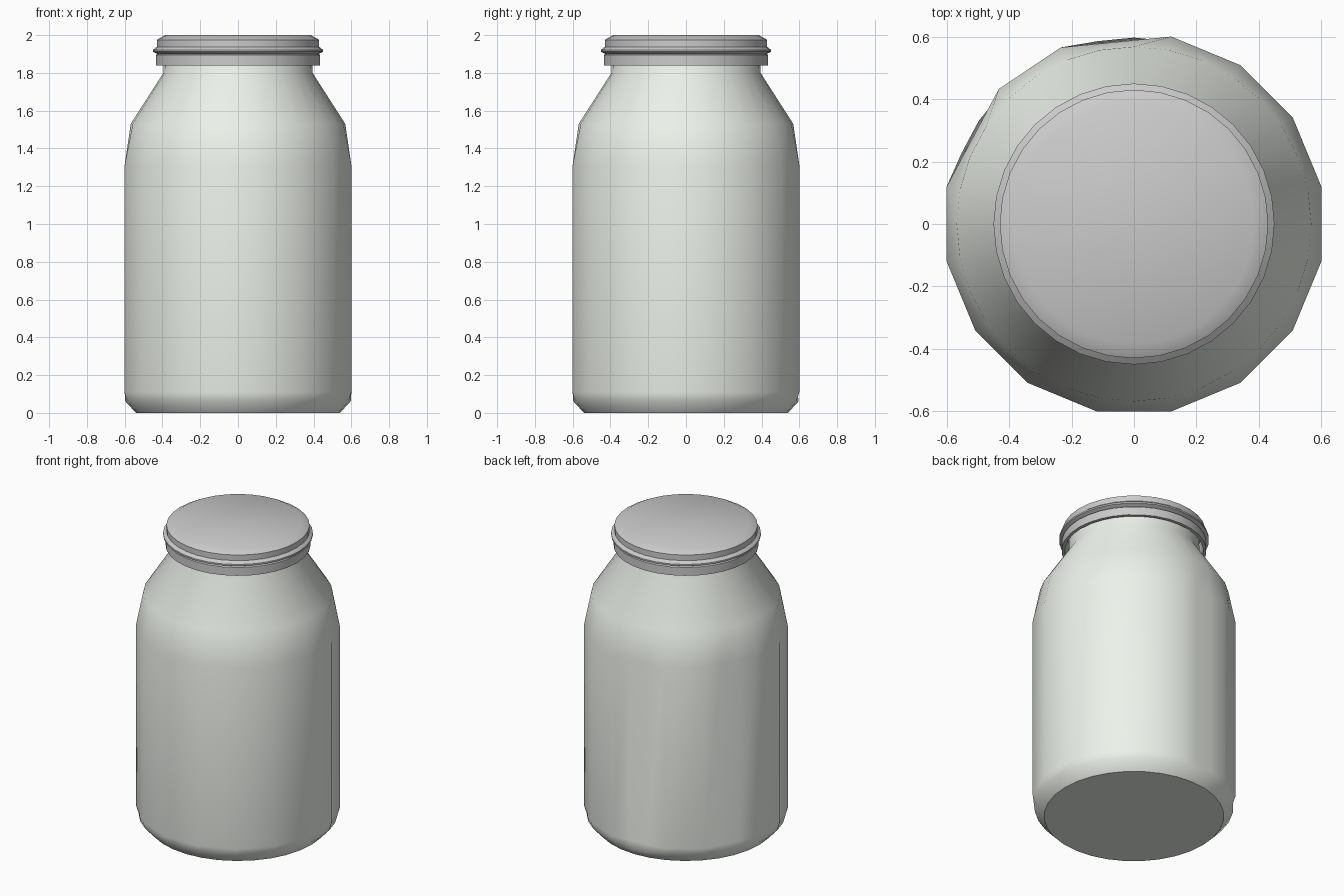
import bpy, bmesh
from math import cos, sin, pi, radians

if "Cube" in bpy.data.objects:
    bpy.data.objects.remove(bpy.data.objects["Cube"])

N = 32
STEP = 2 * pi / N


def point(i, r):
    return r * cos(i * STEP), r * sin(i * STEP)


def round_ring(r):
    return [point(i, r) for i in range(N)]


def coarse_ring(r):
    # polygon with only some corners; remaining points lie on its chords
    corners = [1, 3, 5, 7, 10, 12, 15, 17, 19, 21, 23, 25, 27, 29, 31, 33]
    pts = {}
    for a, b in zip(corners, corners[1:]):
        (ax, ay), (bx, by) = point(a, r), point(b, r)
        for k in range(a, b):
            t = (k - a) / (b - a)
            pts[k % N] = (ax + (bx - ax) * t, ay + (by - ay) * t)
    return [pts[i] for i in range(N)]


def loft(name, rings, angle):
    bm = bmesh.new()
    loops = [[bm.verts.new((x, y, z)) for x, y in ring] for ring, z in rings]
    for lo, hi in zip(loops, loops[1:]):
        for i in range(N):
            j = (i + 1) % N
            bm.faces.new((lo[i], lo[j], hi[j], hi[i]))
    bm.faces.new(loops[0])
    bm.faces.new(loops[-1])
    bmesh.ops.recalc_face_normals(bm, faces=bm.faces)
    mesh = bpy.data.meshes.new(name)
    bm.to_mesh(mesh)
    bm.free()
    obj = bpy.data.objects.new(name, mesh)
    bpy.context.collection.objects.link(obj)
    bpy.ops.object.select_all(action='DESELECT')
    obj.select_set(True)
    bpy.context.view_layer.objects.active = obj
    bpy.ops.object.shade_smooth_by_angle(angle=radians(angle))
    return obj


# Jar body: round base, faceted barrel, sloping shoulder and neck
body = loft("jar_body", [
    (round_ring(0.54), 0.0),
    (round_ring(0.597), 0.062),
    (coarse_ring(0.612), 0.11),
    (coarse_ring(0.612), 1.31),
    (round_ring(0.568), 1.53),
    (round_ring(0.395), 1.80),
    (round_ring(0.39), 1.95),
], 45)
glass = bpy.data.materials.new("pale_glass")
glass.diffuse_color = (0.85, 0.89, 0.83, 1)
glass.use_nodes = True
glass.node_tree.nodes["Principled BSDF"].inputs["Base Color"].default_value = glass.diffuse_color
body.data.materials.append(glass)

# Lid: hollow cap with a bead around the side and a bevelled top
lid_profile = [
    (0.415, 1.97), (0.415, 1.84), (0.435, 1.84), (0.435, 1.895),
    (0.425, 1.90), (0.45, 1.912), (0.45, 1.922), (0.43, 1.938),
    (0.43, 1.975), (0.385, 2.0),
]
loft("jar_lid", [(round_ring(r), z) for r, z in lid_profile], 30)
